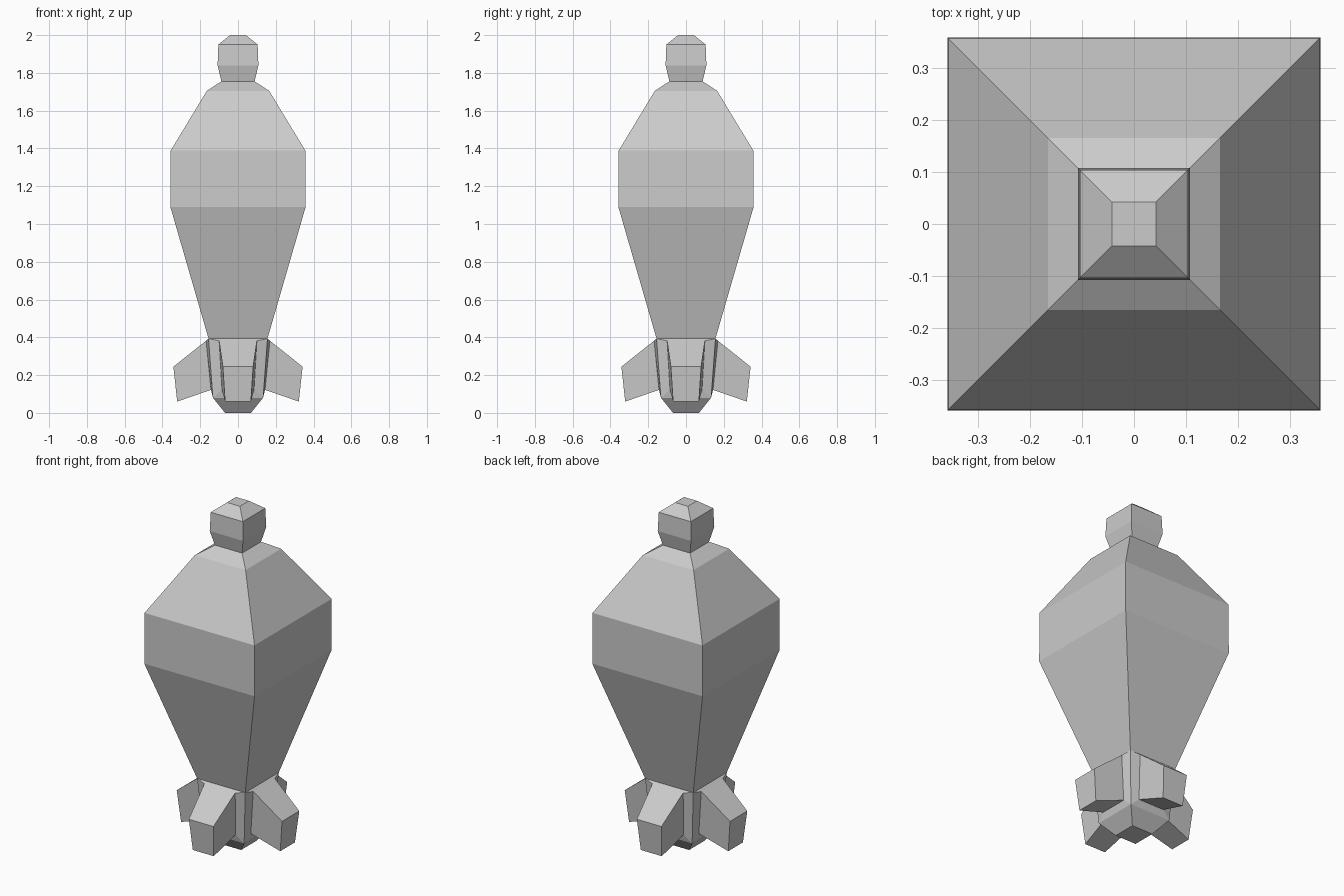
import bpy, bmesh
from mathutils import Matrix
from math import pi

if "Cube" in bpy.data.objects:
    bpy.data.objects.remove(bpy.data.objects["Cube"])


def loft(name, rings, spin=0.0, skip_start=False):
    """Join four-cornered rings into a flat-shaded solid."""
    bm = bmesh.new()
    loops = [[bm.verts.new(p) for p in ring] for ring in rings]
    for a, b in zip(loops, loops[1:]):
        for i in range(4):
            j = (i + 1) % 4
            bm.faces.new((a[i], a[j], b[j], b[i]))
    bm.faces.new(loops[0][::-1])
    bm.faces.new(loops[-1])
    bmesh.ops.recalc_face_normals(bm, faces=bm.faces)
    bm.transform(Matrix.Rotation(spin, 4, 'Z'))
    mesh = bpy.data.meshes.new(name)
    bm.to_mesh(mesh)
    bm.free()
    bpy.context.collection.objects.link(bpy.data.objects.new(name, mesh))


def square(h, z):
    return [(-h, -h, z), (h, -h, z), (h, h, z), (-h, h, z)]


def fin_ring(low, high):
    """Ring across a fin; each end is (outward distance, half width, z)."""
    (d0, w0, z0), (d1, w1, z1) = low, high
    return [(d0, -w0, z0), (d0, w0, z0), (d1, w1, z1), (d1, -w1, z1)]


# Square body with neck and nose cap: (half width, z)
profile = [(0.069, 0), (0.133, 0.08), (0.156, 0.393), (0.358, 1.09),
           (0.357, 1.388), (0.165, 1.705), (0.088, 1.755),
           (0.108, 1.84), (0.104, 1.95), (0.042, 2.0)]
loft("body", [square(h, z) for h, z in profile])

# Four tapered tail fins growing out of the lower body faces
fin = [fin_ring((0.133, 0.133, 0.08), (0.156, 0.156, 0.393)),
       fin_ring((0.143, 0.085, 0.122), (0.169, 0.1, 0.382)),
       fin_ring((0.322, 0.068, 0.06), (0.342, 0.08, 0.245))]
for i, side in enumerate(("right", "back", "left", "front")):
    loft("tail_fin_" + side, fin, i * pi / 2)
